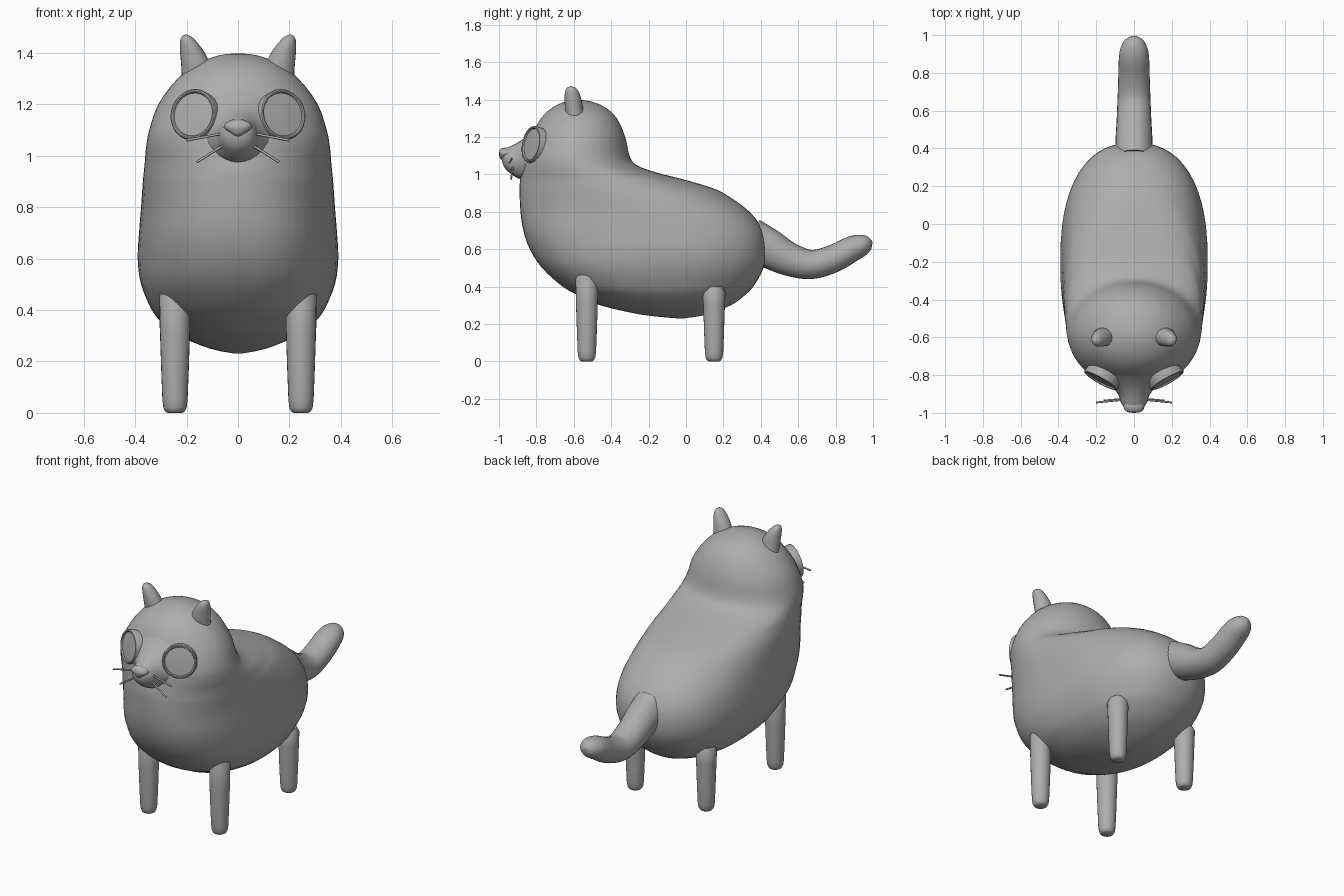
import bpy, bmesh, math
from mathutils import Vector, Matrix

grey = bpy.data.materials.new("soft grey")
grey.diffuse_color = (0.42, 0.42, 0.42, 1)


def smooth_rows(rows, steps):
    """Catmull-Rom interpolation between rows of numbers."""
    out = []
    for i in range(len(rows) - 1):
        a, b, c, d = (rows[max(i - 1, 0)], rows[i], rows[i + 1],
                      rows[min(i + 2, len(rows) - 1)])
        for s in range(steps):
            t = s / steps
            out.append([q + 0.5 * t * (r - p + t * (2 * p - 5 * q + 4 * r - w
                        + t * (3 * (q - r) + w - p)))
                        for p, q, r, w in zip(a, b, c, d)])
    return out + [list(rows[-1])]


def skin(name, rings, angle=50):
    """Join rings of points into a closed smooth object."""
    bm = bmesh.new()
    loops = [[bm.verts.new(p) for p in ring] for ring in rings]
    n = len(loops[0])
    for a, b in zip(loops, loops[1:]):
        for i in range(n):
            bm.faces.new((a[i], a[(i + 1) % n], b[(i + 1) % n], b[i]))
    bm.faces.new(loops[0][::-1])
    bm.faces.new(loops[-1])
    bmesh.ops.recalc_face_normals(bm, faces=bm.faces[:])
    me = bpy.data.meshes.new(name)
    bm.to_mesh(me)
    bm.free()
    me.materials.append(grey)
    ob = bpy.data.objects.new(name, me)
    bpy.context.collection.objects.link(ob)
    bpy.ops.object.select_all(action='DESELECT')
    ob.select_set(True)
    bpy.context.view_layer.objects.active = ob
    bpy.ops.object.shade_smooth_by_angle(angle=math.radians(angle))
    return ob


def oval(c, u, v, n=24):
    c, u, v = Vector(c), Vector(u), Vector(v)
    return [c + u * math.cos(k * math.tau / n) + v * math.sin(k * math.tau / n)
            for k in range(n)]


def tube(name, a, b, r):
    a, b = Vector(a), Vector(b)
    u = (b - a).cross(Vector((0, 0, 1))).normalized()
    v = (b - a).cross(u).normalized()
    return skin(name, [oval(a, u * r, v * r, 8), oval(b, u * r, v * r, 8)])


# Body and head: height, front y, widest y, back y, half width, roundness
body = [
    (0.230, -0.05, -0.03, -0.01, 0.01, 2.0), (0.25, -0.24, -0.08, 0.11, 0.11, 2.0),
    (0.30, -0.46, -0.12, 0.24, 0.23, 2.1), (0.35, -0.57, -0.15, 0.31, 0.295, 2.2),
    (0.40, -0.66, -0.18, 0.36, 0.335, 2.3), (0.50, -0.77, -0.20, 0.415, 0.377, 2.4),
    (0.60, -0.835, -0.20, 0.43, 0.39, 2.4), (0.70, -0.87, -0.24, 0.41, 0.385, 2.4),
    (0.80, -0.885, -0.31, 0.34, 0.377, 2.25), (0.90, -0.89, -0.42, 0.20, 0.37, 2.1),
    (0.94, -0.89, -0.47, 0.10, 0.366, 2.0), (0.98, -0.885, -0.50, -0.04, 0.362, 2.0),
    (1.01, -0.88, -0.53, -0.16, 0.36, 2.0), (1.05, -0.875, -0.56, -0.265, 0.355, 2.0),
    (1.10, -0.865, -0.58, -0.302, 0.345, 2.0), (1.20, -0.83, -0.58, -0.325, 0.31, 2.0),
    (1.30, -0.775, -0.58, -0.37, 0.235, 2.0), (1.36, -0.71, -0.58, -0.435, 0.155, 2.0),
    (1.39, -0.64, -0.58, -0.51, 0.075, 2.0), (1.398, -0.59, -0.58, -0.57, 0.01, 2.0)]
rings = []
for z, yf, ym, yb, w, e in smooth_rows(body, 3):
    ring = []
    for k in range(56):
        c, s = math.cos(k * math.tau / 56), math.sin(k * math.tau / 56)
        x = w * math.copysign(abs(c) ** (2 / e), c)
        y = abs(s) ** (2 / e) * ((yb - ym) if s > 0 else (yf - ym))
        ring.append((x, ym + y, z))
    rings.append(ring)
skin("body", rings, 80)

# Muzzle: y, centre z, half width, half height
muzzle = [(-0.79, 1.10, 0.19, 0.17), (-0.83, 1.095, 0.15, 0.13), (-0.87, 1.08, 0.108, 0.11),
          (-0.91, 1.075, 0.08, 0.09), (-0.94, 1.078, 0.071, 0.072), (-0.965, 1.083, 0.055, 0.055),
          (-0.98, 1.086, 0.03, 0.03), (-0.984, 1.087, 0.004, 0.004)]
skin("muzzle", [oval((0, y, z), (a, 0, 0), (0, 0, b))
                for y, z, a, b in smooth_rows(muzzle, 3)], 80)

# Nose: rounded triangle, wide at the top
nose = []
for y, r in [(-0.94, 0.9), (-0.965, 1), (-0.985, 0.9), (-0.996, 0.6), (-1.0, 0.1)]:
    ring = []
    for k in range(24):
        c, s = math.cos(k * math.tau / 24), math.sin(k * math.tau / 24)
        drop = max(-s, 0)
        ring.append((0.056 * r * c * (1 - 0.5 * drop), y,
                     1.11 + r * (0.033 * s if s > 0 else 0.038 * s)))
    nose.append(ring)
skin("nose", nose, 60)

# Tail: y, z, half width, radius along the curve
tail = smooth_rows([(0.34, 0.66, 0.10, 0.11), (0.44, 0.605, 0.098, 0.105), (0.55, 0.547, 0.092, 0.09),
                    (0.67, 0.518, 0.087, 0.078), (0.79, 0.55, 0.083, 0.074),
                    (0.88, 0.598, 0.08, 0.069), (0.935, 0.62, 0.07, 0.06),
                    (0.975, 0.635, 0.045, 0.04), (0.995, 0.642, 0.006, 0.006)], 4)
rings = []
for i, (y, z, a, b) in enumerate(tail):
    p, q = tail[max(i - 1, 0)], tail[min(i + 1, len(tail) - 1)]
    d = Vector((0, q[0] - p[0], q[1] - p[1])).normalized()
    rings.append(oval((0, y, z), (a, 0, 0), (0, -d.z * b, d.y * b)))
skin("tail", rings, 80)

# Paired parts
ear = smooth_rows([(1.28, 0.15, -0.585, 0.068, 0.05), (1.34, 0.16, -0.597, 0.06, 0.049),
                   (1.40, 0.177, -0.604, 0.048, 0.045), (1.44, 0.192, -0.61, 0.034, 0.037),
                   (1.462, 0.2, -0.614, 0.02, 0.024), (1.471, 0.203, -0.616, 0.003, 0.003)], 3)
leg = [(0, 0.028), (0.006, 0.038), (0.02, 0.045), (0.05, 0.049), (0.15, 0.053), (0.3, 0.058)]
eye = [(-0.05, 0.094), (0.004, 0.1), (0.011, 0.097), (0.013, 0.092), (0.011, 0.087),
       (0.004, 0.084), (0.006, 0.06), (0.008, 0.01)]
for side, s in (("left", 1), ("right", -1)):
    skin(side + "_ear", [oval((s * x, y, z), (a, 0, 0), (0, b, 0)) for z, x, y, a, b in ear], 80)

    for place, y, top in (("front", -0.53, 0.485), ("rear", 0.15, 0.40)):
        rows = leg + [(top - 0.03, 0.061), (top, 0.045)]
        skin(f"{side}_{place}_leg",
             [oval((s * 0.245, y, z), (r, 0, 0), (0, r, 0)) for z, r in rows], 60)

    # Eye: rimmed disc facing outward on the head
    n = Vector((s * 0.48, -0.86, 0.17)).normalized()
    u = n.cross(Vector((0, 0, 1))).normalized()
    v = u.cross(n)
    centre = Vector((s * 0.172, -0.82, 1.16))
    skin(side + "_eye", [oval(centre + n * h, u * r, v * r, 32) for h, r in eye], 40)

    # Whiskers
    tube(side + "_upper_whisker", (s * 0.05, -0.93, 1.088), (s * 0.2, -0.945, 1.06), 0.005)
    tube(side + "_lower_whisker", (s * 0.05, -0.925, 1.045), (s * 0.16, -0.935, 0.975), 0.005)
